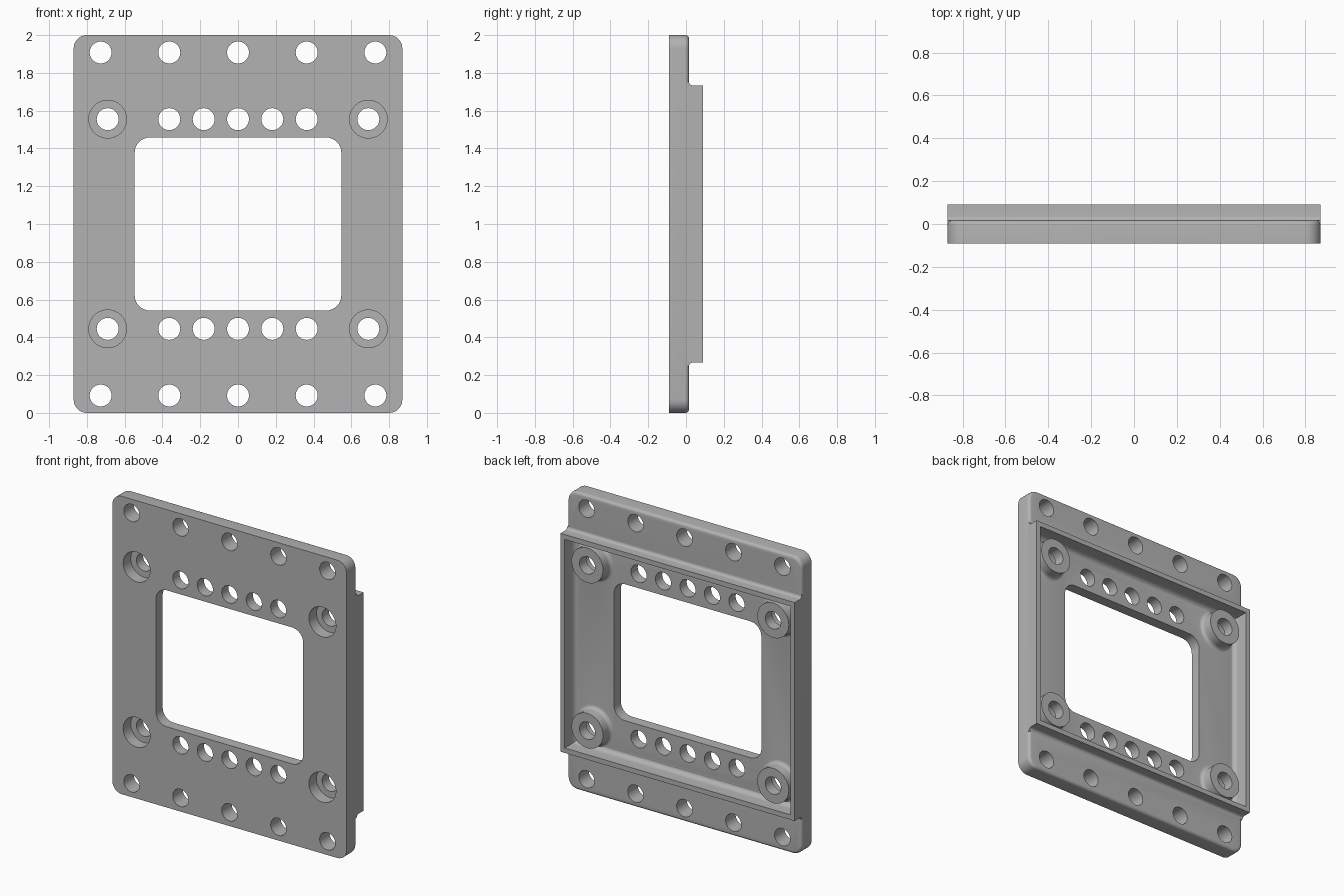
import bpy
import bmesh
from math import sin, cos, pi, radians
from mathutils import Vector

old = bpy.data.objects.get("Cube")
if old:
    bpy.data.objects.remove(old, do_unlink=True)

# Main dimensions
HALF_W, MID_Z = 0.87, 1.0
FRONT, FLANGE, RIM, FLOOR = -0.09, 0.016, 0.09, -0.018
ROW_Z, BOSS_X, HOLE_R = 0.555, 0.69, 0.058

grey = bpy.data.materials.new("neutral grey")
grey.use_nodes = True
grey.diffuse_color = (0.45, 0.45, 0.45, 1)
grey.node_tree.nodes["Principled BSDF"].inputs["Base Color"].default_value = grey.diffuse_color


def finish(name, bm):
    bmesh.ops.remove_doubles(bm, verts=bm.verts, dist=1e-5)
    bmesh.ops.recalc_face_normals(bm, faces=bm.faces)
    mesh = bpy.data.meshes.new(name)
    bm.to_mesh(mesh)
    bm.free()
    mesh.materials.append(grey)
    obj = bpy.data.objects.new(name, mesh)
    bpy.context.collection.objects.link(obj)
    return obj


def arc(cx, cy, r, a0, a1, n=8):
    angles = [radians(a0 + (a1 - a0) * i / n) for i in range(n + 1)]
    return [(cx + r * cos(a), cy + r * sin(a)) for a in angles]


def rounded_rect(hw, hh, r):
    pts = []
    for sx, sz, a in ((1, 1, 0), (-1, 1, 90), (-1, -1, 180), (1, -1, 270)):
        pts += arc(sx * (hw - r), MID_Z + sz * (hh - r), r, a, a + 90)
    return pts


def extrude(bm, points, direction):
    face = bm.faces.new([bm.verts.new(p) for p in points])
    new = bmesh.ops.extrude_face_region(bm, geom=[face])["geom"]
    verts = [g for g in new if isinstance(g, bmesh.types.BMVert)]
    bmesh.ops.translate(bm, verts=verts, vec=Vector(direction))


def slab(name, outline, y0, y1, bevel=0, bevel_y=None):
    """Prism through the thickness, with one face's edge loop rounded."""
    bm = bmesh.new()
    extrude(bm, [(x, y0, z) for x, z in outline], (0, y1 - y0, 0))
    if bevel:
        edges = [e for e in bm.edges if all(abs(v.co.y - bevel_y) < 1e-5 for v in e.verts)]
        bmesh.ops.bevel(bm, geom=edges, offset=bevel, segments=5, profile=0.5,
                        affect='EDGES', clamp_overlap=True)
    return finish(name, bm)


def lathes(name, profile, centres, n=48):
    """Turned solids about the y axis; profile is (radius, y) pairs."""
    bm = bmesh.new()
    for cx, cz in centres:
        rings = [[bm.verts.new((cx + r * cos(2 * pi * i / n), y, cz + r * sin(2 * pi * i / n)))
                  for i in range(n)] for r, y in profile]
        for a, b in zip(rings, rings[1:]):
            for i in range(n):
                j = (i + 1) % n
                bm.faces.new((a[i], a[j], b[j], b[i]))
        bm.faces.new(rings[0])
        bm.faces.new(rings[-1])
    return finish(name, bm)


def combine(target, tool, operation):
    mod = target.modifiers.new(tool.name, 'BOOLEAN')
    mod.operation, mod.solver, mod.object = operation, 'EXACT', tool
    bpy.context.view_layer.objects.active = target
    bpy.ops.object.modifier_apply(modifier=mod.name)
    bpy.data.objects.remove(tool, do_unlink=True)


# Base plate with rounded corners and softened rear edge
plate = slab("mounting_plate", rounded_rect(HALF_W, 1.0, 0.07), FRONT, FLANGE, 0.02, FLANGE)

# Raised rear block, flared into the flanges
half_h, flare = 0.733, 0.02
side = [(0.0, half_h + flare)] + arc(FLANGE + flare, half_h + flare, flare, 180, 270, 6)
side += [(RIM, half_h)]
profile = side + [(y, -z) for y, z in reversed(side)]
bm = bmesh.new()
extrude(bm, [(-HALF_W, y, MID_Z + z) for y, z in profile], (2 * HALF_W, 0, 0))
combine(plate, finish("rear_block", bm), 'UNION')

# Pocket that leaves a thin rim, filleted at its floor
pocket = slab("pocket", rounded_rect(0.838, 0.7, 0.008), FLOOR, RIM + 0.1)
bevel = pocket.modifiers.new("floor_fillet", 'BEVEL')
bevel.width, bevel.segments, bevel.limit_method = 0.035, 5, 'WEIGHT'
bpy.data.objects.remove(pocket, do_unlink=True)
bm = bmesh.new()
corners = [(-1, -1), (1, -1), (1, 1), (-1, 1)]
extrude(bm, [(sx * 0.838, FLOOR, MID_Z + sz * 0.7) for sx, sz in corners], (0, 0.2, 0))
floor_edges = [e for e in bm.edges if all(abs(v.co.y - FLOOR) < 1e-5 for v in e.verts)]
bmesh.ops.bevel(bm, geom=floor_edges, offset=0.035, segments=6, profile=0.5, affect='EDGES')
combine(plate, finish("pocket", bm), 'DIFFERENCE')

# Four bosses with filleted feet
boss_spots = [(sx * BOSS_X, MID_Z + sz * ROW_Z) for sx, sz in corners]
foot = arc(0.117 + 0.025, FLOOR + 0.025, 0.025, 270, 180, 6)
combine(plate, lathes("bosses", [(0.142, FLOOR - 0.02)] + foot + [(0.117, 0.062)],
                      boss_spots), 'UNION')

# Counterbores from the front, under each boss
combine(plate, lathes("counterbores", [(0.1, FRONT - 0.05), (0.1, -0.01)], boss_spots),
        'DIFFERENCE')

# Central window
combine(plate, slab("window", rounded_rect(0.547, 0.458, 0.08), -0.3, 0.3), 'DIFFERENCE')

# Through holes: flange rows, inner rows and boss holes
spots = list(boss_spots)
for pitch, row in ((0.3636, 0.908), (0.1818, ROW_Z)):
    spots += [(i * pitch, MID_Z + s * row) for i in range(-2, 3) for s in (-1, 1)]
combine(plate, lathes("holes", [(HOLE_R, -0.3), (HOLE_R, 0.3)], spots), 'DIFFERENCE')

# Smooth the curved walls, keep the machined edges crisp
bpy.ops.object.select_all(action='DESELECT')
plate.select_set(True)
bpy.context.view_layer.objects.active = plate
bpy.ops.object.shade_smooth_by_angle(angle=radians(30))
